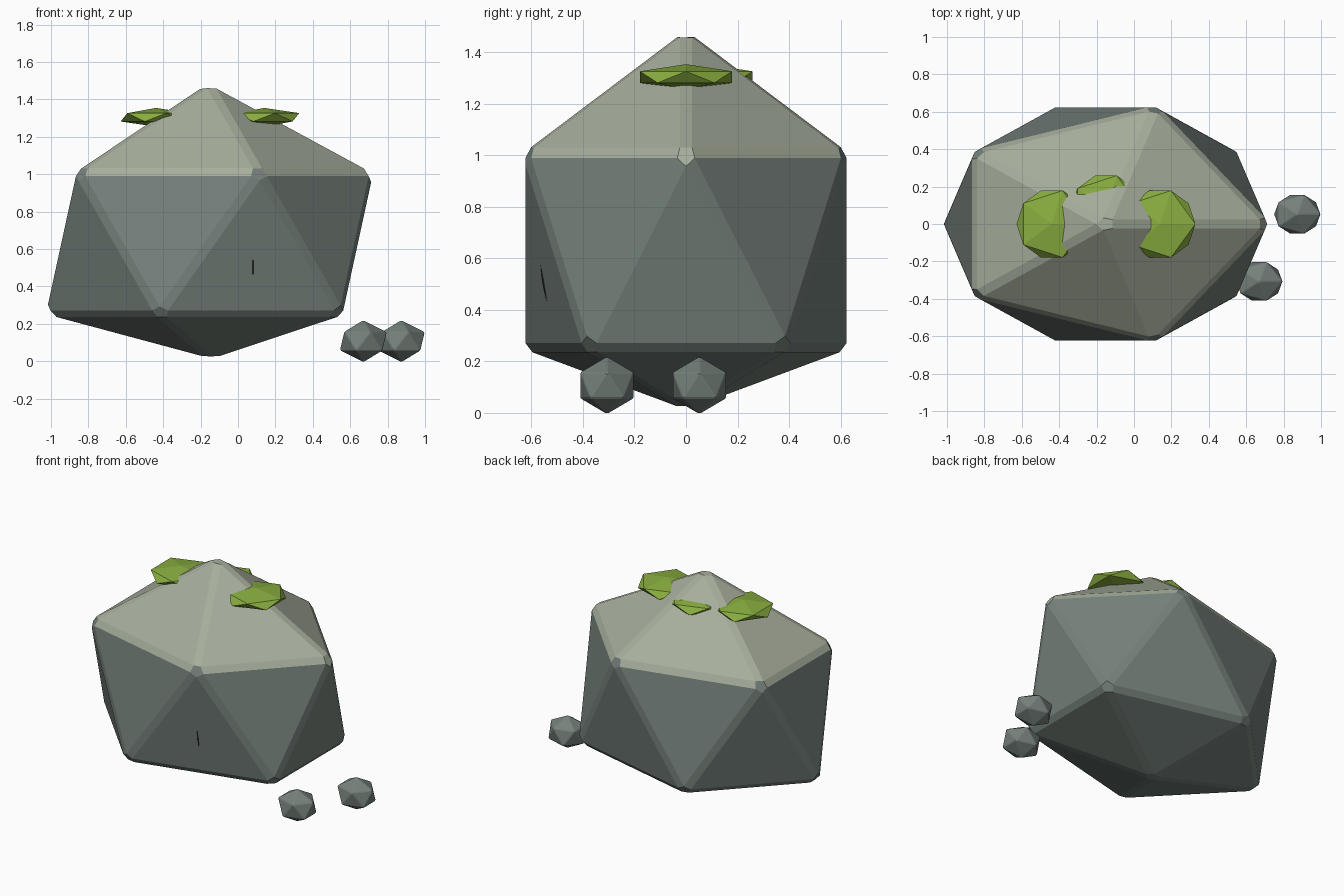
import bpy, bmesh
from mathutils import Matrix, Vector

if "Cube" in bpy.data.objects:
    bpy.data.objects.remove(bpy.data.objects["Cube"])


def material(name, color):
    m = bpy.data.materials.new(name)
    m.diffuse_color = (*color, 1)
    m.use_nodes = True
    m.node_tree.nodes["Principled BSDF"].inputs["Base Color"].default_value = m.diffuse_color
    return m


STONE = material("stone", (0.18, 0.22, 0.20))
PALE = material("pale_stone", (0.38, 0.42, 0.33))
MOSS = material("moss", (0.25, 0.42, 0.05))
DARK = material("crack_dark", (0.01, 0.012, 0.012))


def finish(bm, name, mats):
    me = bpy.data.meshes.new(name)
    bmesh.ops.recalc_face_normals(bm, faces=bm.faces)
    bm.to_mesh(me)
    bm.free()
    for m in mats:
        me.materials.append(m)
    ob = bpy.data.objects.new(name, me)
    bpy.context.collection.objects.link(ob)
    return ob


def lump(name, center, radii, mats, bevel=0.0, floor=None, pale_top=False):
    """Scaled 20-sided lump with an optional single-segment bevel."""
    bm = bmesh.new()
    bmesh.ops.create_icosphere(bm, subdivisions=1, radius=1)
    bmesh.ops.transform(bm, verts=bm.verts,
                        matrix=Matrix.Translation(center) @ Matrix.Diagonal((*radii, 1)))
    if floor is not None:
        for v in bm.verts:
            v.co.z = max(v.co.z, floor)
    if bevel:
        bmesh.ops.bevel(bm, geom=bm.edges[:], offset=bevel, offset_type='OFFSET',
                        segments=1, profile=0.5, affect='EDGES')
    bm.normal_update()
    if pale_top:
        for f in bm.faces:
            f.material_index = int(f.normal.z > 0.48)
    return finish(bm, name, mats)


# Boulder: bevelled lump with flattened underside and weathered pale top
lump("boulder", (-0.152, 0, 0.63), (0.98, 0.742, 0.86), [STONE, PALE],
     bevel=0.026, floor=0.01, pale_top=True)

# Moss patches around the peak
for i, (x, y) in enumerate([(-0.44, 0), (0.14, 0), (-0.15, 0.08)]):
    lump(f"moss_patch_{i + 1}", (x, y, 1.304), (0.21, 0.21, 0.05), [MOSS])

# Loose pebbles
for i, (x, y) in enumerate([(0.67, -0.307), (0.873, 0.052)]):
    lump(f"pebble_{i + 1}", (x, y, 0.107), (0.14, 0.123, 0.112), [STONE], bevel=0.004)

# Cracks: thin dark slivers lying along the front facets
for i, (x, y, slope) in enumerate([(-0.77, -0.312, -0.25), (0.08, -0.545, -0.177)]):
    bm = bmesh.new()
    mid = Vector((x, y, 0.5))
    axis = Vector((0, slope, 1)) * 0.16
    ring = [bm.verts.new(mid + Vector(d)) for d in
            [(0.006, 0, 0), (0, 0.012, 0), (-0.006, 0, 0), (0, -0.012, 0)]]
    for tip in (bm.verts.new(mid + axis), bm.verts.new(mid - axis)):
        for k in range(4):
            bm.faces.new((ring[k], ring[(k + 1) % 4], tip))
    finish(bm, f"crack_{i + 1}", [DARK])
